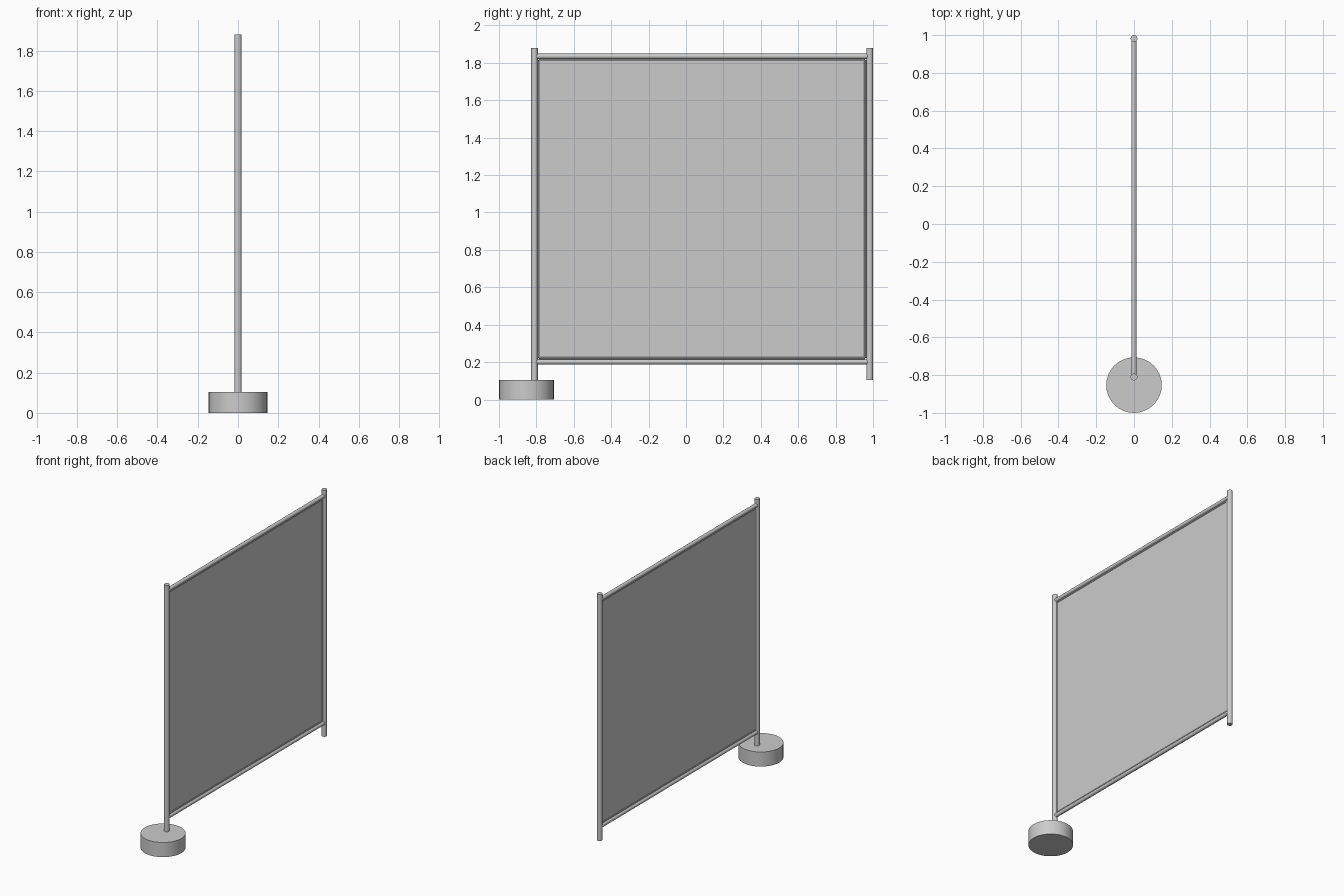
import bpy
import math
from mathutils import Vector

if "Cube" in bpy.data.objects:
    bpy.data.objects.remove(bpy.data.objects["Cube"])


def rod(name, start, end, radius, sides=16):
    """Capped cylinder between two points."""
    a, b = Vector(start), Vector(end)
    d = b - a
    bpy.ops.mesh.primitive_cylinder_add(vertices=sides, radius=radius, depth=d.length,
                                        location=(a + b) / 2)
    ob = bpy.context.object
    ob.name = name
    ob.rotation_euler = d.to_track_quat('Z', 'Y').to_euler()
    bpy.ops.object.shade_smooth_by_angle(angle=math.radians(40))
    return ob


Y_LEFT, Y_RIGHT = -0.81, 0.982      # post centres
R_POST, R_RAIL, R_WIRE = 0.018, 0.014, 0.006
Z_LOW, Z_HIGH = 0.201, 1.835        # rail centres

# Round foot under one post
rod("base_foot", (0, -0.853, 0), (0, -0.853, 0.105), 0.147, 32)

# Upright posts
for side, y in (("left", Y_LEFT), ("right", Y_RIGHT)):
    rod(f"{side}_post", (0, y, 0.105), (0, y, 1.88), R_POST)

# Horizontal rails
for level, z in (("bottom", Z_LOW), ("top", Z_HIGH)):
    rod(f"{level}_rail", (0, Y_LEFT, z), (0, Y_RIGHT, z), R_RAIL)

# Thin wire border around the panel
y0, y1 = Y_LEFT + R_POST + R_WIRE, Y_RIGHT - R_POST - R_WIRE
z0, z1 = Z_LOW + R_RAIL + R_WIRE, Z_HIGH - R_RAIL - R_WIRE
for level, z in (("bottom", z0), ("top", z1)):
    rod(f"{level}_border", (0, y0, z), (0, y1, z), R_WIRE, 8)
for side, y in (("left", y0), ("right", y1)):
    rod(f"{side}_border", (0, y, z0), (0, y, z1), R_WIRE, 8)

# Flat infill panel
bpy.ops.mesh.primitive_cube_add(size=1, location=(0, (y0 + y1) / 2, (z0 + z1) / 2))
panel = bpy.context.object
panel.name = "infill_panel"
panel.scale = (0.004, y1 - y0, z1 - z0)
